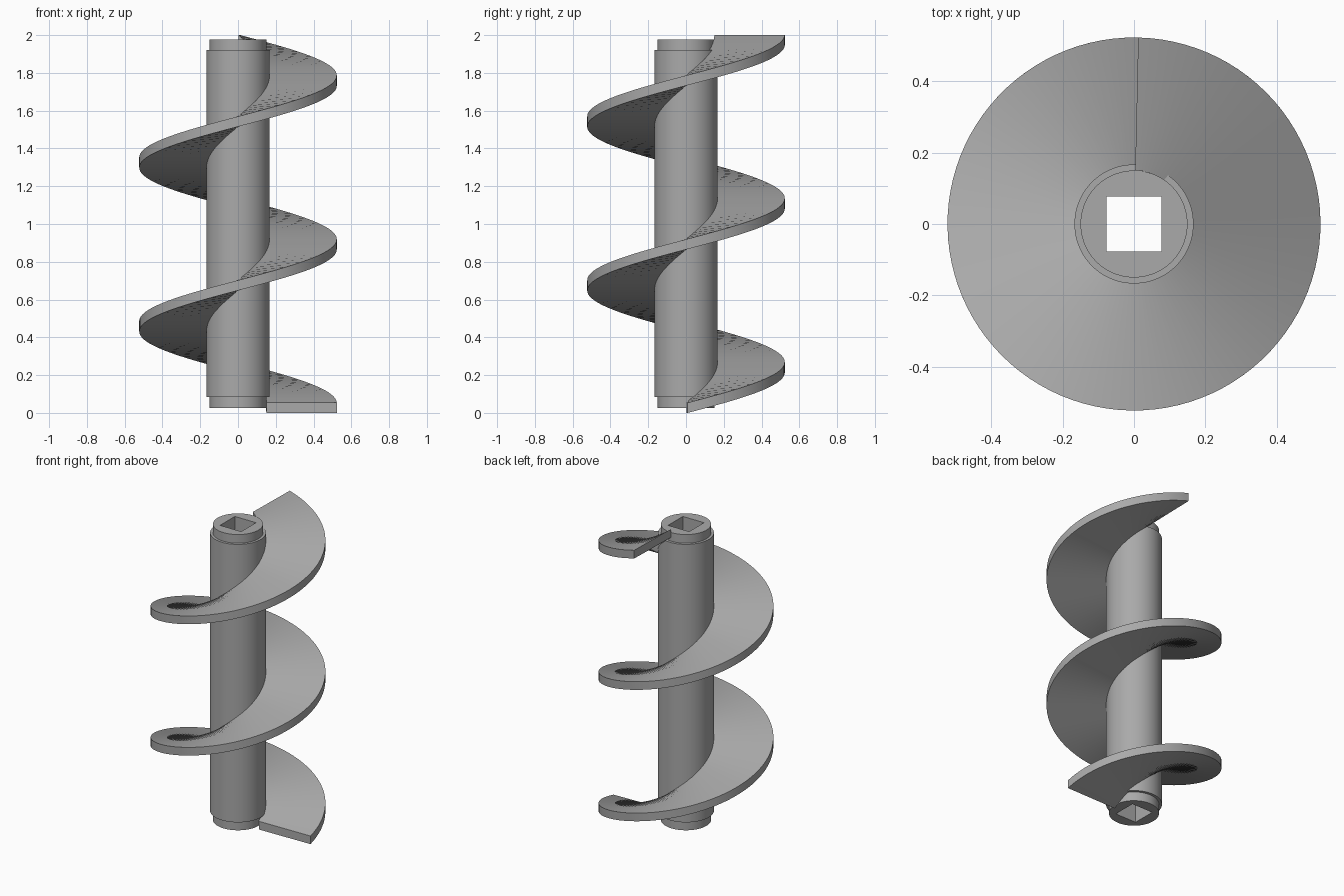
import bpy
from math import cos, sin, radians, tau

cube = bpy.data.objects.get("Cube")
if cube:
    bpy.data.objects.remove(cube, do_unlink=True)

# One plain grey for the whole auger
GREY = (0.4, 0.4, 0.4, 1)
grey = bpy.data.materials.new("grey_metal")
grey.use_nodes = True
grey.diffuse_color = GREY
grey.node_tree.nodes["Principled BSDF"].inputs["Base Color"].default_value = GREY


def sweep(name, sections, closed):
    """Join equal cross-section loops into a solid; cap the ends if open."""
    count, size = len(sections), len(sections[0])
    verts = [p for section in sections for p in section]
    faces = []
    for i in range(count if closed else count - 1):
        a, b = i * size, (i + 1) % count * size
        for j in range(size):
            k = (j + 1) % size
            faces.append((a + j, b + j, b + k, a + k))
    if not closed:
        faces.append(tuple(range(size)))
        faces.append(tuple(reversed(range((count - 1) * size, count * size))))
    mesh = bpy.data.meshes.new(name)
    mesh.from_pydata(verts, [], faces)
    mesh.materials.append(grey)
    obj = bpy.data.objects.new(name, mesh)
    bpy.context.collection.objects.link(obj)
    bpy.ops.object.select_all(action='DESELECT')
    obj.select_set(True)
    bpy.context.view_layer.objects.active = obj
    bpy.ops.object.mode_set(mode='EDIT')
    bpy.ops.mesh.select_all(action='SELECT')
    bpy.ops.mesh.normals_make_consistent(inside=False)
    bpy.ops.object.mode_set(mode='OBJECT')
    bpy.ops.object.shade_smooth_by_angle(angle=radians(30))
    return obj


# Hollow shaft: stepped round outside, square drive socket straight through
SEGMENTS = 96
SOCKET = 0.077
COLLAR, BODY = 0.15, 0.167
BOTTOM, LOW_STEP, HIGH_STEP, TOP = 0.025, 0.085, 1.92, 1.977
outline = [(COLLAR, BOTTOM), (COLLAR, LOW_STEP), (BODY, LOW_STEP),
           (BODY, HIGH_STEP), (COLLAR, HIGH_STEP), (COLLAR, TOP)]
shaft = []
for i in range(SEGMENTS):
    c, s = cos(tau * i / SEGMENTS), sin(tau * i / SEGMENTS)
    square = SOCKET / max(abs(c), abs(s))
    profile = [(square, BOTTOM)] + outline + [(square, TOP)]
    shaft.append([(r * c, r * s, z) for r, z in profile])
sweep("shaft", shaft, True)

# Helical flight: a flat bar section winding counter-clockwise up the shaft
STEPS = 220
INNER, OUTER, THICK = 0.15, 0.523, 0.054
START, END = radians(1), radians(808.7)
flight = []
for i in range(STEPS + 1):
    t = i / STEPS
    a = START + (END - START) * t
    z = (2 - THICK) * t
    flight.append([(r * cos(a), r * sin(a), h) for r, h in
                   ((INNER, z), (OUTER, z), (OUTER, z + THICK), (INNER, z + THICK))])
sweep("spiral_flight", flight, False)
